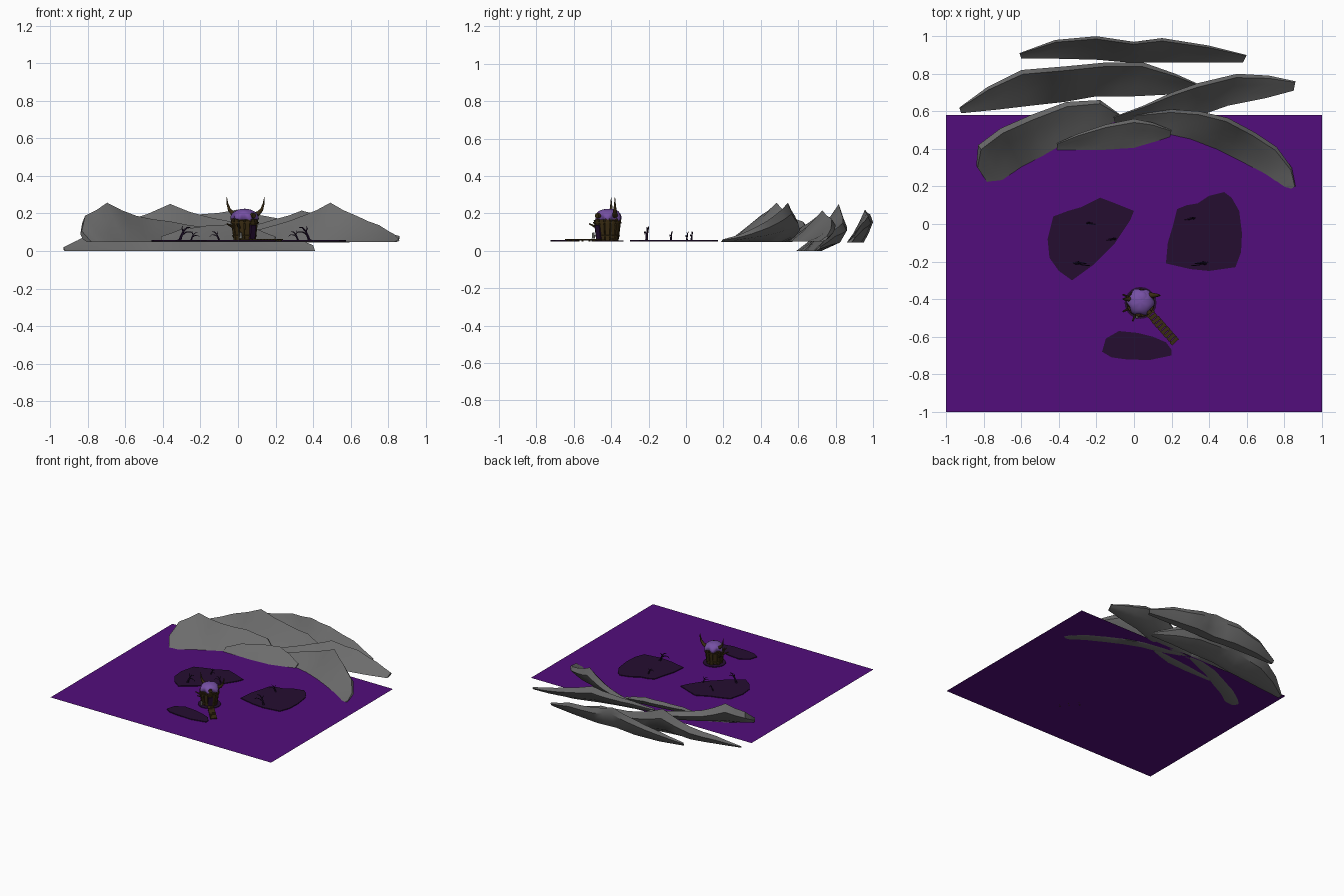
import bpy, bmesh, math, random
from mathutils import Vector, Matrix

if "Cube" in bpy.data.objects:
    bpy.data.objects.remove(bpy.data.objects["Cube"])
random.seed(4)

def mat(name, c):
    m = bpy.data.materials.new(name)
    m.diffuse_color = (*c, 1)
    m.use_nodes = True
    m.node_tree.nodes["Principled BSDF"].inputs["Base Color"].default_value = m.diffuse_color
    return m

WATER = mat("swamp purple", (0.085, 0.004, 0.20))
MUD = mat("dark mud", (0.018, 0.004, 0.03))
ROCK = mat("rock grey", (0.15, 0.15, 0.15))
WOOD = mat("dark wood", (0.04, 0.024, 0.006))
ROOF = mat("roof violet", (0.18, 0.08, 0.37))
BARK = mat("black bark", (0.012, 0.004, 0.022))
STONE = mat("lantern grey", (0.3, 0.3, 0.28))

def finish(name, bm, m, smooth=None):
    bmesh.ops.recalc_face_normals(bm, faces=bm.faces)
    me = bpy.data.meshes.new(name)
    bm.to_mesh(me)
    bm.free()
    ob = bpy.data.objects.new(name, me)
    bpy.context.collection.objects.link(ob)
    me.materials.append(m)
    if smooth:
        bpy.context.view_layer.objects.active = ob
        bpy.ops.object.select_all(action='DESELECT')
        ob.select_set(True)
        bpy.ops.object.shade_smooth_by_angle(angle=math.radians(smooth))
    return ob

def flat(name, pts, z, thick, m):
    bm = bmesh.new()
    f = bm.faces.new([bm.verts.new((x, y, z)) for x, y in pts])
    if thick:
        r = bmesh.ops.extrude_face_region(bm, geom=[f])
        vs = [v for v in r["geom"] if isinstance(v, bmesh.types.BMVert)]
        bmesh.ops.translate(bm, verts=vs, vec=(0, 0, thick))
    return finish(name, bm, m)

def box(bm, loc, size, rot=Matrix()):
    bmesh.ops.create_cube(bm, size=1, matrix=Matrix.Translation(loc) @ rot @ Matrix.Diagonal((*size, 1)))

def tube(bm, pts, r0, r1, n=6):
    # tapered bent tube through the points
    pts = [Vector(p) for p in pts]
    rings = []
    for i, p in enumerate(pts):
        d = (pts[min(i + 1, len(pts) - 1)] - pts[max(i - 1, 0)]).normalized()
        q = d.to_track_quat('Z', 'Y')
        r = r0 + (r1 - r0) * i / (len(pts) - 1)
        rings.append([bm.verts.new(p + q @ Vector((r * math.cos(a), r * math.sin(a), 0)))
                      for a in [k * math.tau / n for k in range(n)]])
    for a, b in zip(rings, rings[1:]):
        for k in range(n):
            bm.faces.new((a[k], a[(k + 1) % n], b[(k + 1) % n], b[k]))
    bm.faces.new(rings[0])
    bm.faces.new(rings[-1])

# swamp water sheet
flat("swamp_water", [(-1, -1), (1, -1), (1, .58), (-1, .58)], .05, 0, WATER)

# mud islands
flat("left_island", [(-.46, -.08), (-.43, .04), (-.35, .07), (-.28, .09), (-.18, .14), (-.1, .11), (0, .07),
     (-.02, .02), (-.1, -.1), (-.22, -.22), (-.33, -.3), (-.4, -.25), (-.45, -.18)], .051, .006, MUD)
flat("right_island", [(.17, -.21), (.18, -.1), (.21, 0), (.23, .08), (.28, .1), (.34, .11), (.4, .15), (.48, .17),
     (.52, .14), (.56, .07), (.575, -.05), (.57, -.15), (.54, -.23), (.4, -.25), (.3, -.24)], .051, .006, MUD)
flat("front_island", [(-.17, -.68), (-.15, -.61), (-.08, -.57), (.02, -.58), (.1, -.6), (.17, -.63), (.2, -.67),
     (.2, -.7), (.08, -.725), (-.05, -.72), (-.12, -.71)], .051, .006, MUD)

# mountain ridges: each station is front x, front y, back x, back y, height
def ridge(name, z0, st, under=.4):
    sec = [(0, 0), (.3, .3), (.62, .68), (.88, 1), (1, .72), (.8, .3), (under, 0)]
    bm = bmesh.new()
    rings = []
    for i in range(2 * len(st) - 1):
        a, b = st[i // 2], st[(i + 1) // 2]
        fx, fy, bx, by, h = [(p + q) / 2 for p, q in zip(a, b)]
        if i % 2:
            h *= .97
        rings.append([bm.verts.new((fx + (bx - fx) * t, fy + (by - fy) * t,
                      z0 + h * (k + (random.uniform(-.05, .05) if 0 < j < 3 else 0))))
                      for j, (t, k) in enumerate(sec)])
    n = len(sec)
    for a, b in zip(rings, rings[1:]):
        for k in range(n):
            bm.faces.new((a[k], a[(k + 1) % n], b[(k + 1) % n], b[k]))
    bm.faces.new(rings[0])
    bm.faces.new(rings[-1])
    finish(name, bm, ROCK, 35)

ridge("far_ridge", .045, [(-.6, .88, -.61, .91, .03), (-.4, .88, -.42, .98, .1), (-.2, .875, -.2, 1, .15),
      (-.03, .86, 0, .97, .175), (.15, .86, .15, .99, .14), (.38, .86, .4, .95, .1), (.58, .86, .6, .9, .03)], .6)
ridge("middle_left_ridge", 0, [(-.92, .59, -.93, .62, .02), (-.72, .61, -.78, .73, .1), (-.55, .63, -.6, .82, .16),
      (-.37, .65, -.36, .84, .25), (-.2, .68, -.15, .86, .18), (0, .68, .05, .86, .15),
      (.2, .69, .22, .8, .11), (.41, .69, .4, .72, .03)], .25)
ridge("middle_right_ridge", .05, [(-.1, .54, -.11, .57, .04), (.05, .55, .05, .63, .08), (.2, .55, .2, .7, .12),
      (.33, .57, .34, .75, .165), (.5, .63, .55, .8, .12), (.7, .67, .72, .79, .07), (.85, .71, .86, .76, .03)])
ridge("front_left_ridge", .047, [(-.78, .22, -.84, .31, .06), (-.7, .23, -.83, .42, .14), (-.6, .3, -.71, .51, .21),
      (-.48, .36, -.55, .58, .14), (-.34, .44, -.36, .65, .11), (-.2, .5, -.18, .66, .08), (-.08, .55, -.07, .58, .03)])
ridge("front_centre_ridge", .047, [(-.41, .39, -.41, .43, .03), (-.3, .39, -.3, .48, .07), (-.17, .39, -.15, .53, .09),
      (0, .4, 0, .56, .1), (.1, .43, .1, .54, .07), (.19, .46, .2, .5, .03)])
ridge("front_right_ridge", .047, [(0, .54, 0, .58, .04), (.16, .48, .2, .61, .09), (.3, .45, .35, .6, .14),
      (.43, .4, .5, .565, .21), (.57, .33, .64, .49, .14), (.7, .26, .76, .41, .09),
      (.8, .19, .84, .3, .04), (.83, .185, .86, .2, .015)])

# dead trees: bent trunk with drooping branches
def tree(name, x, y, h, s):
    bm = bmesh.new()
    P = lambda a, b, c: (x + s * a * h, y + b * h, .055 + c * h)
    tube(bm, [P(0, 0, 0), P(.12, 0, .35), P(.25, .05, .65), P(.5, .02, .92), P(.75, 0, .95)], h * .11, h * .03, 5)
    tube(bm, [P(.15, 0, .4), P(.45, -.1, .6), P(.8, -.15, .62), P(1, -.15, .45)], h * .06, h * .02, 5)
    tube(bm, [P(.25, .05, .65), P(.15, .12, .85), P(.2, .15, 1.05)], h * .06, h * .02, 5)
    tube(bm, [P(0, 0, .02), P(-.15, .05, .02), P(-.25, .1, 0)], h * .07, h * .02, 5)
    finish(name, bm, BARK)

for i, t in enumerate([(-.31, -.21, .075, 1), (-.25, .005, .045, 1), (-.1, -.08, .05, -1),
                       (.38, -.21, .075, -1), (.32, .03, .05, -1)]):
    tree(f"dead_tree_{i + 1}", *t)

# hut: mud footing, tapered bucket wall of planks, hoops
CX, CY = .035, -.42
flat("hut_footing", [(CX + .085 * math.cos(k * math.tau / 20), CY + .085 * math.sin(k * math.tau / 20))
                     for k in range(20)], .051, .005, MUD)
bm = bmesh.new()
bmesh.ops.create_cone(bm, cap_ends=True, segments=14, radius1=.052, radius2=.066, depth=.11,
                      matrix=Matrix.Translation((CX, CY, .112)))
for k in range(14):
    a = k * math.tau / 14
    rot = Matrix.Rotation(a, 4, 'Z') @ Matrix.Rotation(.13, 4, 'Y')
    box(bm, (CX + .061 * math.cos(a), CY + .061 * math.sin(a), .113), (.01, .023, random.uniform(.1, .12)), rot)
finish("hut_wall", bm, WOOD)
bm = bmesh.new()
for z, r in ((.08, .062), (.15, .072)):
    tube(bm, [(CX + r * math.cos(k * math.tau / 16), CY + r * math.sin(k * math.tau / 16), z)
              for k in range(17)], .005, .005, 5)
finish("hut_hoops", bm, WOOD)

# lumpy roof with drooping lobes
bm = bmesh.new()
bmesh.ops.create_uvsphere(bm, u_segments=28, v_segments=12, radius=1)
for v in bm.verts:
    a = math.atan2(v.co.y, v.co.x)
    w = 1 + .1 * math.cos(6 * a + .5)
    z = v.co.z * .042 + .183 - .012 * (1 - abs(v.co.z)) * math.cos(6 * a + .5)
    v.co = (CX + v.co.x * .07 * w, CY + .005 + v.co.y * .07 * w, z)
finish("hut_roof", bm, ROOF, 50)
bm = bmesh.new()
bmesh.ops.create_uvsphere(bm, u_segments=14, v_segments=8, radius=.037,
                          matrix=Matrix.Translation((CX + .005, CY + .02, .2)) @ Matrix.Diagonal((1.1, 1.2, .65, 1)))
finish("roof_crown", bm, ROOF, 50)

# paired horns
for name, s, dy in (("left_horn", -1, .02), ("right_horn", 1, .04)):
    bm = bmesh.new()
    tube(bm, [(CX + .005 + s * a, CY + dy, z) for a, z in
              ((.045, .19), (.068, .2), (.086, .22), (.096, .25), (.1, .286))], .016, .001, 8)
    finish(name, bm, WOOD, 50)

# round window and doorway facing the walkway
d = Vector((.66, -.75, 0))
yaw = Matrix.Rotation(math.atan2(d.y, d.x), 4, 'Z')
bm = bmesh.new()
bmesh.ops.create_cone(bm, cap_ends=True, segments=12, radius1=.014, radius2=.014, depth=.02,
                      matrix=Matrix.Translation(Vector((CX, CY, .188)) + d * .066) @ yaw @ Matrix.Rotation(math.pi / 2, 4, 'Y'))
finish("roof_window", bm, WOOD)
bm = bmesh.new()
box(bm, Vector((CX, CY, .1)) + d * .064, (.012, .034, .075), yaw @ Matrix.Rotation(.13, 4, 'Y'))
finish("door", bm, MUD)

# side props sticking out of the rim
bm = bmesh.new()
for a in (3.6, 4.3, 2.7):
    c, s = math.cos(a), math.sin(a)
    tube(bm, [(CX + .055 * c, CY + .055 * s, .12), (CX + .105 * c, CY + .105 * s, .145)], .008, .004, 6)
finish("rim_props", bm, WOOD)

# small lantern
bm = bmesh.new()
bmesh.ops.create_cone(bm, cap_ends=True, segments=8, radius1=.009, radius2=.006, depth=.03,
                      matrix=Matrix.Translation((.015, -.495, .082)))
finish("lantern", bm, STONE)

# plank walkway on posts
bm = bmesh.new()
start = Vector((.085, -.475, .061))
for k in range(9):
    p = start + d * (.0245 * k)
    box(bm, p, (.021, random.uniform(.042, .05), .006), yaw @ Matrix.Rotation(random.uniform(-.06, .06), 4, 'Z'))
side = Vector((-d.y, d.x, 0)) * .018
for s in (-1, 1):
    box(bm, start + d * .098 + side * s - Vector((0, 0, .004)), (.21, .006, .006), yaw)
    for t in (.04, .12, .19):
        box(bm, start + d * t + side * s - Vector((0, 0, .005)), (.008, .008, .014), yaw)
finish("walkway", bm, WOOD)
